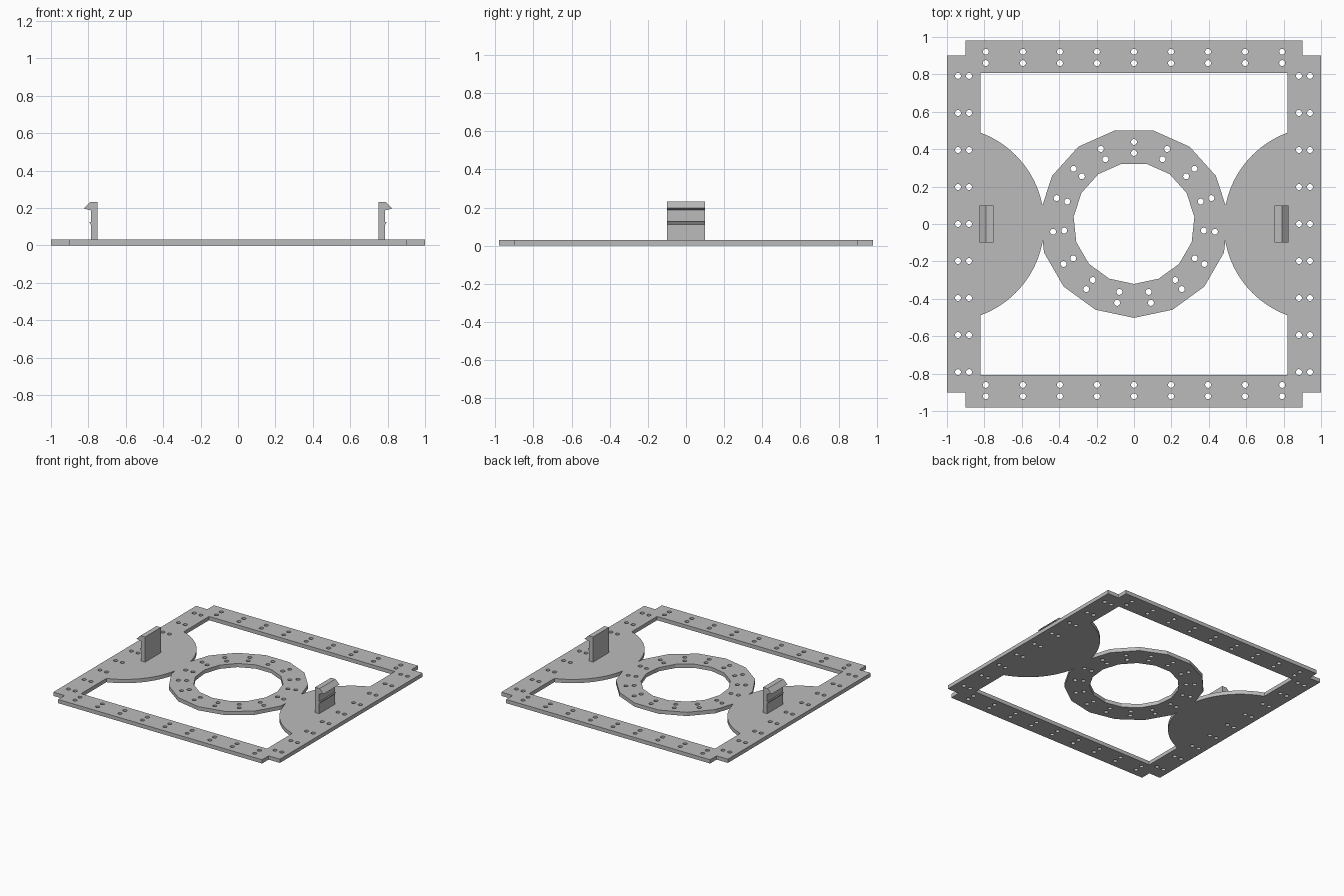
import bpy, bmesh
from math import cos, sin, radians
from mathutils import Vector

if "Cube" in bpy.data.objects:
    bpy.data.objects.remove(bpy.data.objects["Cube"])

THICK = 0.03
RING_Y = 0.004

grey = bpy.data.materials.new("light_grey")
grey.use_nodes = True
grey.diffuse_color = (0.5, 0.5, 0.5, 1)
grey.node_tree.nodes["Principled BSDF"].inputs["Base Color"].default_value = (0.5, 0.5, 0.5, 1)


def arc(cx, cy, r, start, end, n):
    """Points along an arc, angles in degrees, end not included."""
    angles = [radians(start + (end - start) * i / n) for i in range(n)]
    return [(cx + r * cos(a), cy + r * sin(a)) for a in angles]


def rect(x, y):
    return [(-x, -y), (x, -y), (x, y), (-x, y)]


def prisms(name, outlines, lo, hi, upright=False):
    """Extrude closed outlines along z, or along y when upright."""
    bm = bmesh.new()
    for pts in outlines:
        verts = [bm.verts.new((a, lo, b) if upright else (a, b, lo)) for a, b in pts]
        face = bm.faces.new(verts)
        new = bmesh.ops.extrude_face_region(bm, geom=[face])["geom"]
        shift = Vector((0, hi - lo, 0) if upright else (0, 0, hi - lo))
        bmesh.ops.translate(bm, vec=shift, verts=[v for v in new if isinstance(v, bmesh.types.BMVert)])
    bmesh.ops.recalc_face_normals(bm, faces=bm.faces)
    mesh = bpy.data.meshes.new(name)
    bm.to_mesh(mesh)
    bm.free()
    mesh.materials.append(grey)
    obj = bpy.data.objects.new(name, mesh)
    bpy.context.collection.objects.link(obj)
    return obj


def combine(target, tool, operation):
    """Apply a boolean and discard the tool."""
    mod = target.modifiers.new("combine", "BOOLEAN")
    mod.operation, mod.solver, mod.object = operation, "EXACT", tool
    bpy.context.view_layer.objects.active = target
    bpy.ops.object.modifier_apply(modifier=mod.name)
    bpy.data.objects.remove(tool)


# Square frame with notched corners and an open window
outline = []
for sx, sy in ((1, 1), (-1, 1), (-1, -1), (1, -1)):
    corner = [(sx, sy * 0.9), (sx * 0.9, sy * 0.9), (sx * 0.9, sy * 0.982)]
    outline += corner if sx * sy > 0 else corner[::-1]
plate = prisms("base_plate", [outline], 0, THICK)
combine(plate, prisms("window", [rect(0.82, 0.806)], -0.1, 0.1), "DIFFERENCE")

# Half discs reaching inward from both sides, joined by a faceted ring
for side in (1, -1):
    middle = 180 if side > 0 else 0
    lobe = arc(side, 0, 0.52, middle - 84, middle + 84, 56)
    combine(plate, prisms("lobe", [lobe], 0, THICK), "UNION")
combine(plate, prisms("ring", [arc(0, RING_Y, 0.506, -90, 270, 15)], 0, THICK), "UNION")

# Ring opening and rows of paired screw holes
holes = [arc(0, RING_Y, 0.3245, -90, 270, 15)]
centres = []
for side in (1, -1):
    for i in range(-4, 5):
        centres += [(i * 0.198, side * d) for d in (0.86, 0.921)]
        centres += [(side * d, i * 0.198) for d in (0.882, 0.941)]
for r in (0.375, 0.435):
    centres += arc(0, RING_Y, r, 90, 450, 15)
holes += [arc(x, y, 0.016, 0, 360, 14) for x, y in centres]
combine(plate, prisms("holes", holes, -0.1, 0.1), "DIFFERENCE")

# Upright snap clips with an outward hook and a small lower ridge
profile = [(0.75, 0.02), (0.787, 0.02), (0.787, 0.112), (0.797, 0.126), (0.787, 0.126),
           (0.787, 0.187), (0.825, 0.197), (0.79, 0.231), (0.75, 0.231)]
for name, side in (("left_clip", 1), ("right_clip", -1)):
    prisms(name, [[(side * x, z) for x, z in profile]], -0.1, 0.1, upright=True)
